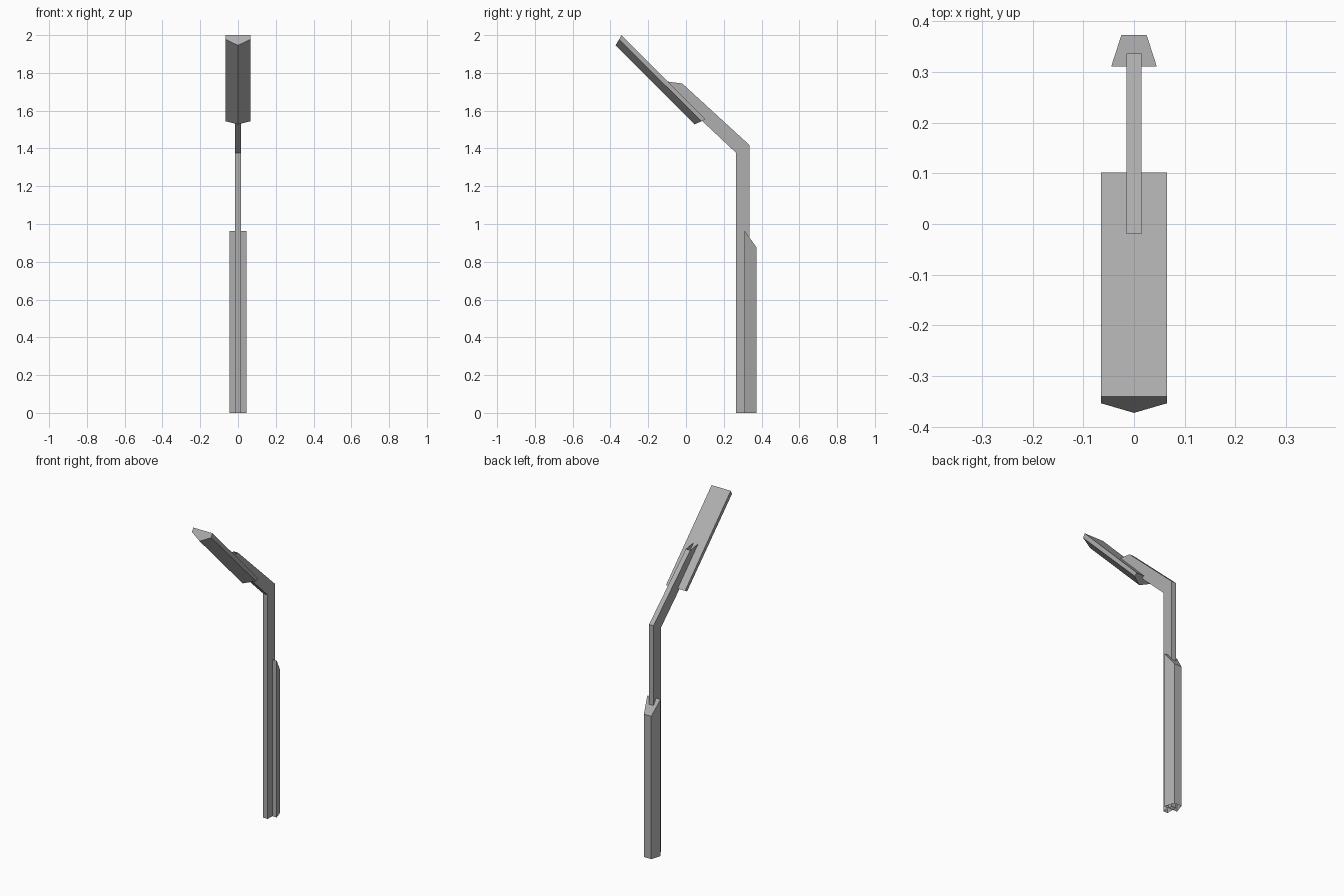
import bpy, bmesh

if "Cube" in bpy.data.objects:
    bpy.data.objects.remove(bpy.data.objects["Cube"])

# Mid-grey metal for every part
metal = bpy.data.materials.new("grey_metal")
metal.diffuse_color = (0.43, 0.43, 0.43, 1)
metal.use_nodes = True
metal.node_tree.nodes["Principled BSDF"].inputs["Base Color"].default_value = metal.diffuse_color


def loft(name, rings, cap_start=True, cap_end=True, skip=()):
    """Skin matching rings of points; skip lists (segment, side) quads left open."""
    bm = bmesh.new()
    loops = [[bm.verts.new(p) for p in ring] for ring in rings]
    n = len(loops[0])
    for s, (a, b) in enumerate(zip(loops, loops[1:])):
        for i in range(n):
            j = (i + 1) % n
            bm.faces.new((a[i], a[j], b[j], b[i]))
    caps = [bm.faces.new(loops[0]), bm.faces.new(loops[-1])]
    bmesh.ops.recalc_face_normals(bm, faces=bm.faces)
    bm.faces.ensure_lookup_table()
    doomed = [bm.faces[s * n + i] for s, i in skip]
    doomed += [f for f, keep in zip(caps, (cap_start, cap_end)) if not keep]
    bmesh.ops.delete(bm, geom=doomed, context='FACES')
    mesh = bpy.data.meshes.new(name)
    bm.to_mesh(mesh)
    bm.free()
    mesh.materials.append(metal)
    obj = bpy.data.objects.new(name, mesh)
    bpy.context.collection.objects.link(obj)
    return obj


# Flat bent pole: each section is a (front, back) pair of (y, z) points; open ends
W = 0.015
sections = [((0.266, 0), (0.337, 0)),
            ((0.266, 1.376), (0.337, 1.417)),
            ((-0.085, 1.705), (-0.02, 1.744)),
            ((-0.087, 1.715), (-0.098, 1.754))]
loft("bent_pole", [[(-W, *f), (W, *f), (W, *b), (-W, *b)] for f, b in sections],
     cap_start=False, cap_end=False, skip=[(2, 0), (2, 2)])

# Tapered base housing behind the pole, with a sloped top and open underside
plan = [(-0.045, 0.311), (0.045, 0.311), (0.025, 0.373), (-0.025, 0.373)]
loft("base_housing", [[(x, y, 0) for x, y in plan],
                      [(x, y, 0.963 if y < 0.35 else 0.877) for x, y in plan]],
     cap_start=False)


# Lamp head: flat top, short sides, shallow V underneath
def head_ring(top, side, keel):
    h = 0.065
    return [(-h, *top), (h, *top), (h, *side), (0, *keel), (-h, *side)]


loft("lamp_head", [head_ring((0.102, 1.555), (0.082, 1.544), (0.045, 1.527)),
                   head_ring((-0.341, 2.0), (-0.354, 1.977), (-0.373, 1.946))])
